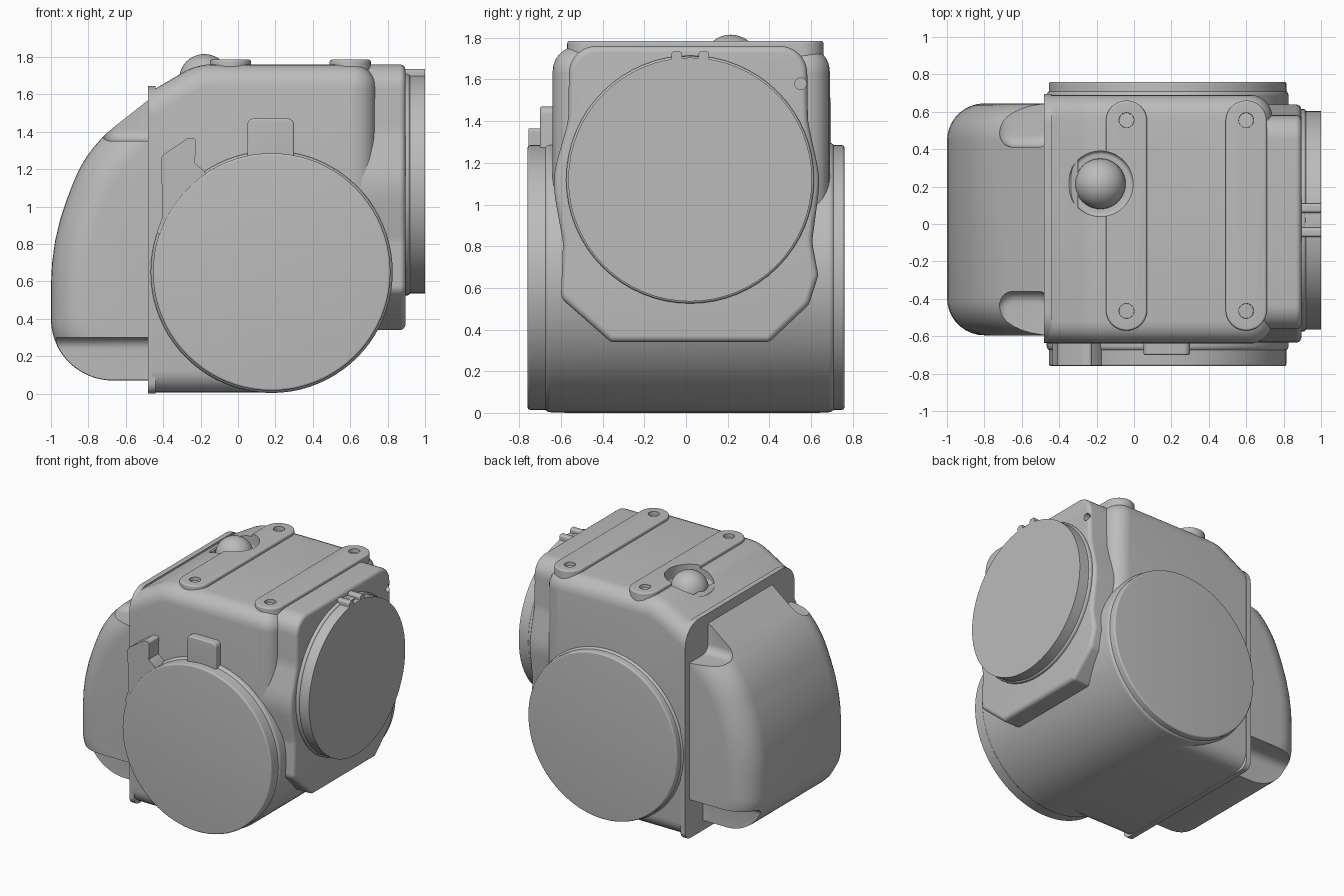
import bpy, bmesh, math
from mathutils import Vector, Matrix

if "Cube" in bpy.data.objects:
    bpy.data.objects.remove(bpy.data.objects["Cube"], do_unlink=True)

GREY = bpy.data.materials.new("cast_grey")
GREY.use_nodes = True
GREY.diffuse_color = (0.5, 0.5, 0.5, 1)
GREY.node_tree.nodes["Principled BSDF"].inputs["Base Color"].default_value = (0.5, 0.5, 0.5, 1)


def rounded(corners, steps=8):
    """Closed outline from (u, w, radius) corners."""
    pts, n = [], len(corners)
    for i, (u, w, r) in enumerate(corners):
        p = Vector((u, w))
        if r == 0:
            pts.append(p)
            continue
        d_in = (p - Vector(corners[i - 1][:2])).normalized()
        d_out = (Vector(corners[(i + 1) % n][:2]) - p).normalized()
        turn = math.atan2(d_in.x * d_out.y - d_in.y * d_out.x, d_in.dot(d_out))
        centre = p + (d_out - d_in).normalized() * r / math.cos(turn / 2)
        arm = p - d_in * r * math.tan(abs(turn) / 2) - centre
        count = max(3, int(steps * abs(turn) / 1.2))
        pts += [centre + Matrix.Rotation(turn * k / count, 2) @ arm for k in range(count + 1)]
    return pts


def circle(u, w, r, n=64):
    return [Vector((u + r * math.cos(math.tau * k / n), w + r * math.sin(math.tau * k / n)))
            for k in range(n)]


def box_outline(u0, u1, w0, w1, r=0):
    return rounded([(u0, w0, r), (u1, w0, r), (u1, w1, r), (u0, w1, r)])


def inset(pts, d, keep):
    """Move every edge of the outline inwards by d, except those kept."""
    n, out = len(pts), []
    edges = []
    for i in range(n):
        a, b = pts[i], pts[(i + 1) % n]
        e = (b - a).normalized()
        edges.append((Vector((-e.y, e.x)), 0 if keep((a + b) / 2) else d))
    for i, p in enumerate(pts):
        (n1, d1), (n2, d2) = edges[i - 1], edges[i]
        det = n1.x * n2.y - n1.y * n2.x
        if abs(det) < 0.01:
            out.append(p + n2 * d2)
        else:
            out.append(p + Vector((d1 * n2.y - d2 * n1.y, n1.x * d2 - n2.x * d1)) / det)
    return out


def finish(bm, name):
    bmesh.ops.recalc_face_normals(bm, faces=bm.faces)
    mesh = bpy.data.meshes.new(name)
    bm.to_mesh(mesh)
    bm.free()
    mesh.materials.append(GREY)
    ob = bpy.data.objects.new(name, mesh)
    bpy.context.collection.objects.link(ob)
    return ob


def prism(name, pts, axis, a, b, ra=0, rb=0, keep=lambda m: False, steps=6):
    """Extrude an outline from a to b along an axis, rounding the end rims."""
    area = sum(p.x * q.y - p.y * q.x for p, q in zip(pts, pts[1:] + pts[:1]))
    if area < 0:
        pts = pts[::-1]
    place = {"x": lambda p, d: (d, p.x, p.y), "y": lambda p, d: (p.x, d, p.y),
             "z": lambda p, d: (p.x, p.y, d)}[axis]
    layers = []
    for end, r, s in ((a, ra, 1), (b, rb, -1)):
        rim = []
        for k in range(steps + 1 if r else 1):
            t = math.pi / 2 * k / steps
            rim.append((end + s * r * (1 - math.sin(t)), r * (1 - math.cos(t))))
        layers += rim[::-1] if s < 0 else rim
    # Both ends run from the flat cap to the full outline, so order them by depth
    layers = sorted(layers, key=lambda l: l[0])
    bm = bmesh.new()
    rings = []
    for depth, d in layers:
        ring = inset(pts, d, keep) if d > 1e-6 else pts
        rings.append([bm.verts.new(place(p, depth)) for p in ring])
    for r0, r1 in zip(rings, rings[1:]):
        for i in range(len(pts)):
            j = (i + 1) % len(pts)
            bm.faces.new((r0[i], r0[j], r1[j], r1[i]))
    bm.faces.new(rings[0])
    bm.faces.new(rings[-1])
    return finish(bm, name)


def cut(target, cutters):
    """Subtract the cutters from the target and hide them."""
    for c in cutters:
        mod = target.modifiers.new("cut", "BOOLEAN")
        mod.operation, mod.solver, mod.object = "DIFFERENCE", "EXACT", c
    bpy.context.view_layer.update()
    graph = bpy.context.evaluated_depsgraph_get()
    mesh = bpy.data.meshes.new_from_object(target.evaluated_get(graph))
    target.modifiers.clear()
    target.data = mesh
    for c in cutters:
        c.hide_render = True
        c.hide_set(True)


parts = []

# Main housing with rounded side rims
housing = prism("housing", rounded([
    (-0.46, 0.005, 0), (0.825, 0.005, 0.64), (0.74, 1.0, 0.2), (0.74, 1.76, 0.13),
    (-0.22, 1.76, 0.3), (-0.46, 1.62, 0)], 14), "y", -0.64, 0.69, 0.12, 0.12,
    keep=lambda m: m.x < -0.45)

# Through barrel showing as a disc on both sides
parts.append(prism("barrel", circle(0.18, 0.65, 0.635, 80), "y", -0.76, 0.76, 0.012, 0.012))
parts.append(prism("barrel_collar", circle(0.18, 0.65, 0.647, 80), "y", -0.68, 0.715, 0.03, 0.03))

# Thin joint plates between housing and rear cover
parts.append(prism("joint_plate", rounded([
    (-0.635, 0, 0.06), (0.695, 0, 0.06), (0.695, 1.645, 0.16), (-0.635, 1.645, 0.16)]),
    "x", -0.48, -0.44))

# Bulged cover with corner scoops
cover = prism("side_cover", rounded([
    (-0.3, 1.71, 0), (-0.81, 1.31, 0.7), (-1.0, 0.82, 1.3), (-1.0, 0.07, 0.33),
    (-0.3, 0.07, 0)], 16), "y", -0.595, 0.645, 0.2, 0.2, keep=lambda m: m.x > -0.31, steps=9)
scoops = []
for side, near_top, near_low in ((-1, -0.36, -0.42), (1, 0.41, 0.47)):
    for label, near, x0, z0, z1, r0, r1 in (("upper", near_top, -0.74, 1.35, 1.9, 0.06, 0),
                                            ("lower", near_low, -1.1, -0.2, 0.3, 0, 0.06)):
        y0, y1 = sorted((near, side * 0.9))
        scoops.append(prism(label + "_scoop_cutter", box_outline(x0, -0.42, y0, y1, 0.1),
                            "z", z0, z1, r0, r1))
cut(cover, scoops)
parts.append(cover)

# Shaped mounting flange on the end
flange = prism("end_flange", rounded([
    (-0.36, 0.34, 0.04), (0.40, 0.34, 0.04), (0.59, 0.52, 0.06), (0.635, 0.66, 0.06),
    (0.605, 0.82, 0.15), (0.645, 1.12, 0.4), (0.585, 1.4, 0.3), (0.58, 1.76, 0.13),
    (-0.56, 1.76, 0.13), (-0.565, 1.4, 0.3), (-0.645, 1.12, 0.4), (-0.59, 0.82, 0.15),
    (-0.6, 0.55, 0.06)]), "x", 0.5, 0.895, 0, 0.03)
hole = prism("flange_hole_cutter", circle(0.55, 1.58, 0.028, 20), "x", 0.84, 0.95)
cut(flange, [hole])
parts.append(flange)

# End disc with a split lug on top
parts.append(prism("end_disc_neck", circle(0.02, 1.12, 0.595), "x", 0.85, 0.92, 0, 0.015))
parts.append(prism("end_disc", circle(0.02, 1.12, 0.585), "x", 0.87, 1.0))
for label, y0, y1 in (("right", -0.07, -0.02), ("left", 0.06, 0.11)):
    parts.append(prism(label + "_disc_lug", box_outline(y0, y1, 1.64, 1.735, 0.015),
                       "x", 0.87, 1.0))
parts.append(prism("lug_web", box_outline(-0.03, 0.07, 1.64, 1.71), "x", 0.87, 0.96))

# Front tab and hook above the barrel
parts.append(prism("front_tab", box_outline(0.05, 0.3, 1.1, 1.47, 0.035), "y", -0.70, -0.5, 0.01))
parts.append(prism("front_hook", rounded([
    (-0.435, 0.86, 0), (-0.405, 0.94, 0), (-0.41, 1.27, 0.03), (-0.27, 1.365, 0.03),
    (-0.225, 1.365, 0.015), (-0.23, 1.23, 0), (-0.18, 1.19, 0), (-0.1, 1.0, 0),
    (-0.3, 0.8, 0)]), "y", -0.757, -0.55))

# Top rails with countersunk screw holes
rails = []
for label, x in (("inner", -0.04), ("outer", 0.6)):
    rail = prism(label + "_top_rail", box_outline(x - 0.11, x + 0.11, -0.57, 0.66, 0.109),
                 "z", 1.5, 1.785, 0, 0.012)
    holes = [prism("screw_hole_cutter", circle(x, y, 0.04, 24), "z", 1.74, 1.85, 0.025)
             for y in (-0.465, 0.555)]
    cut(rail, holes)
    rails.append(rail)

# Dome in a round pocket cut through housing and inner rail
pocket = prism("pocket_cutter", circle(-0.18, 0.215, 0.175, 48), "z", 1.68, 1.95, 0.02)
cut(housing, [pocket])
cut(rails[0], [pocket])
parts += rails + [housing]
bm = bmesh.new()
bmesh.ops.create_uvsphere(bm, u_segments=40, v_segments=20, radius=0.135,
                          matrix=Matrix.Translation((-0.18, 0.215, 1.68)))
parts.append(finish(bm, "dome"))

# Smooth shading with crisp edges
bpy.ops.object.select_all(action="DESELECT")
for ob in parts:
    ob.select_set(True)
bpy.context.view_layer.objects.active = parts[0]
bpy.ops.object.shade_smooth_by_angle(angle=math.radians(32))
